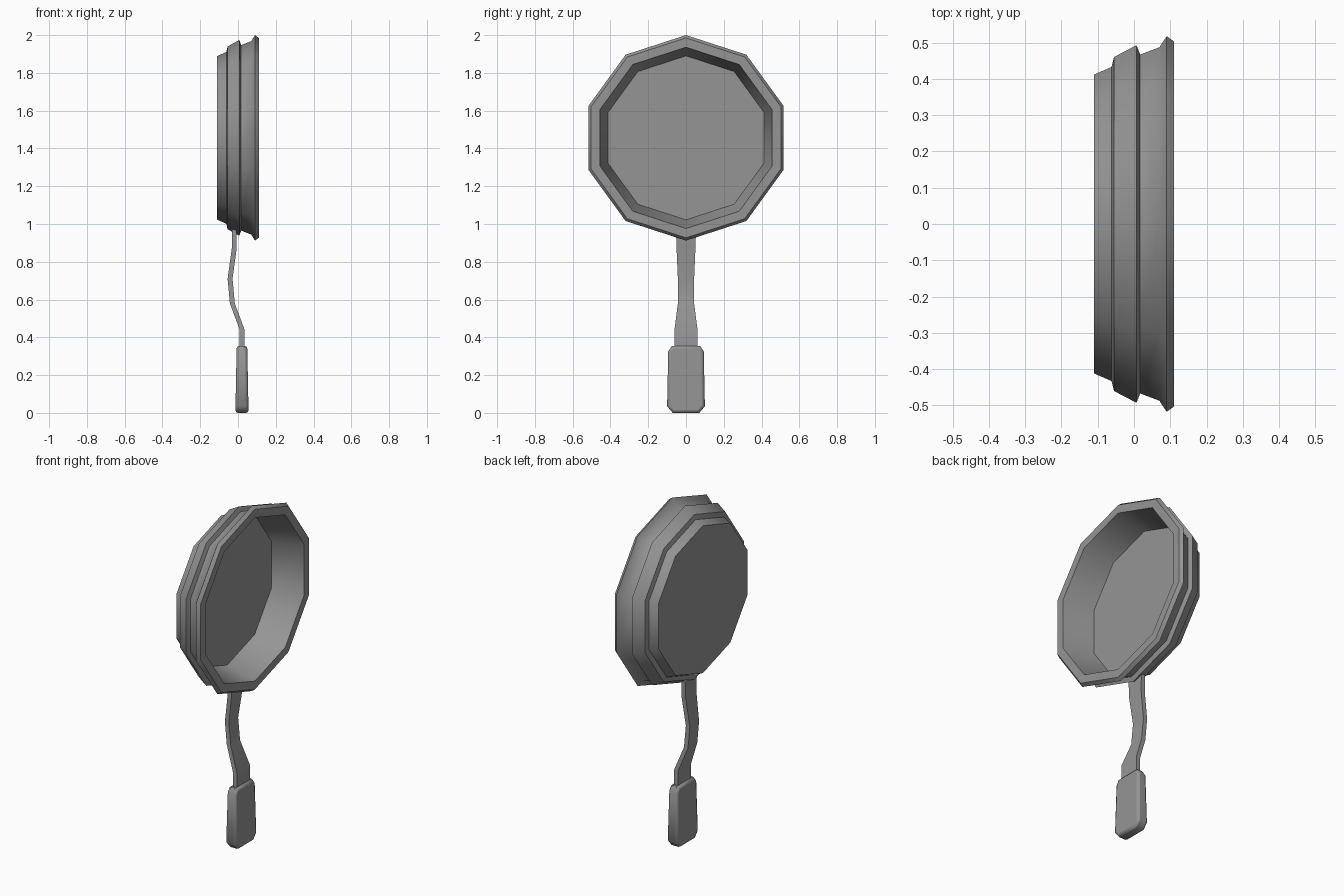
import bpy, bmesh, math

old = bpy.data.objects.get("Cube")
if old:
    bpy.data.objects.remove(old, do_unlink=True)

grey = bpy.data.materials.new("cast_iron_grey")
grey.use_nodes = True
COLOUR = (0.3, 0.3, 0.3, 1)
grey.diffuse_color = COLOUR
grey.node_tree.nodes["Principled BSDF"].inputs["Base Color"].default_value = COLOUR

SIDES = 10
PAN_Z = 1.456


def loft(name, sections, angle):
    """Skin a row of equal-sized point loops and cap both ends."""
    bm = bmesh.new()
    loops = [[bm.verts.new(p) for p in section] for section in sections]
    for a, b in zip(loops, loops[1:]):
        n = len(a)
        for i in range(n):
            j = (i + 1) % n
            bm.faces.new((a[i], a[j], b[j], b[i]))
    bm.faces.new(loops[0])
    bm.faces.new(loops[-1])
    bmesh.ops.recalc_face_normals(bm, faces=bm.faces)
    mesh = bpy.data.meshes.new(name)
    bm.to_mesh(mesh)
    bm.free()
    mesh.materials.append(grey)
    obj = bpy.data.objects.new(name, mesh)
    bpy.context.collection.objects.link(obj)
    bpy.ops.object.select_all(action='DESELECT')
    obj.select_set(True)
    bpy.context.view_layer.objects.active = obj
    bpy.ops.object.shade_smooth_by_angle(angle=math.radians(angle))
    return obj


def ring(x, r):
    steps = [2 * math.pi * i / SIDES for i in range(SIDES)]
    return [(x, r * math.sin(t), PAN_Z + r * math.cos(t)) for t in steps]


# Pan: stepped outer wall, flared rim, sloping inner wall and floor (x, radius)
pan_profile = [(-0.11, 0.433), (-0.062, 0.455), (-0.055, 0.484), (0.007, 0.518),
               (0.017, 0.491), (0.07, 0.512), (0.09, 0.544), (0.11, 0.529),
               (0.11, 0.48), (-0.07, 0.434)]
loft("pan", [ring(x, r) for x, r in pan_profile], 40)

# Handle: bent flat bar (x centre, z, half width)
bar_path = [(-0.02, 0.97, 0.053), (-0.02, 0.87, 0.05), (-0.042, 0.71, 0.043),
            (-0.03, 0.58, 0.043), (0.022, 0.44, 0.061), (0.022, 0.33, 0.061)]
T = 0.013
loft("handle_bar", [[(x - T, -w, z), (x + T, -w, z), (x + T, w, z), (x - T, w, z)]
                    for x, z, w in bar_path], 30)

# Grip: tapered block with cut corners and softened edges
half = [(0.07, 0.0), (0.1, 0.035), (0.094, 0.325), (0.075, 0.355)]
outline = half + [(-y, z) for y, z in reversed(half)]


def grip_side(sign):
    return [(0.021 + sign * (0.035 - 0.02 * z), y, z) for y, z in outline]


grip = loft("handle_grip", [grip_side(-1), grip_side(1)], 50)
bevel = grip.modifiers.new("soft_edges", 'BEVEL')
bevel.width = 0.014
bevel.segments = 2
bevel.limit_method = 'ANGLE'
bevel.angle_limit = math.radians(60)
